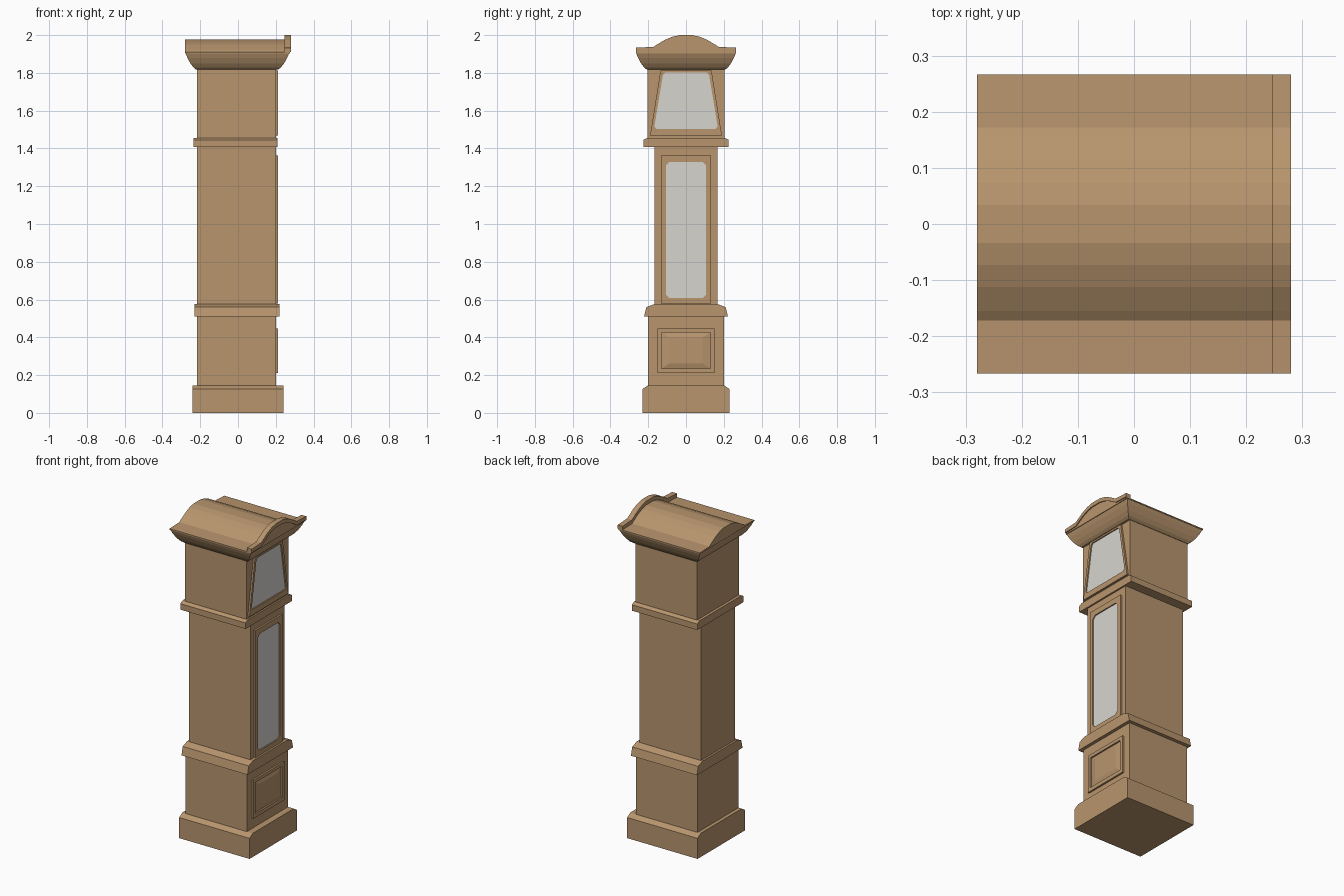
import bpy, bmesh

if "Cube" in bpy.data.objects:
    bpy.data.objects.remove(bpy.data.objects["Cube"])


def material(name, rgb):
    m = bpy.data.materials.new(name)
    m.diffuse_color = (*rgb, 1)
    m.use_nodes = True
    m.node_tree.nodes["Principled BSDF"].inputs["Base Color"].default_value = m.diffuse_color
    return m


WOOD = material("warm_wood", (0.48, 0.30, 0.155))
GLASS = material("pale_glass", (0.68, 0.665, 0.625))


def loft(name, loops, mat=WOOD, closed=False):
    """Join equal-length loops of points; cap the ends unless closed into a ring."""
    bm = bmesh.new()
    rows = [[bm.verts.new(p) for p in loop] for loop in loops]
    n = len(rows[0])
    pairs = list(zip(rows, rows[1:]))
    if closed:
        pairs.append((rows[-1], rows[0]))
    else:
        bm.faces.new(rows[0])
        bm.faces.new(rows[-1])
    for a, b in pairs:
        for i in range(n):
            j = (i + 1) % n
            bm.faces.new((a[i], a[j], b[j], b[i]))
    bmesh.ops.remove_doubles(bm, verts=bm.verts, dist=1e-5)
    bmesh.ops.recalc_face_normals(bm, faces=bm.faces)
    me = bpy.data.meshes.new(name)
    bm.to_mesh(me)
    bm.free()
    me.materials.append(mat)
    ob = bpy.data.objects.new(name, me)
    bpy.context.collection.objects.link(ob)
    return ob


def at(x, pts):
    return [(x, y, z) for y, z in pts]


def prism(name, pts, x0, x1, mat=WOOD):
    return loft(name, [at(x0, pts), at(x1, pts)], mat)


def mirrored(half):
    """Complete a right-half y,z outline listed from bottom to top."""
    return half + [(-y, z) for y, z in reversed(half)]


def opening(wb, wt, z0, z1, c=0.0):
    """Eight-point door outline, half-widths at bottom and top, corner cut c."""
    return mirrored([(wb - c, z0), (wb, z0 + c), (wt, z1 - c), (wt - c, z1)])


def frame(name, outer, inner, x0, x1):
    return loft(name, [at(x0, outer), at(x1, outer), at(x1, inner), at(x0, inner)], closed=True)


# Case bodies
for name, w, z0, z1 in (("lower_case", 0.20, 0.13, 0.53),
                        ("waist_case", 0.166, 0.56, 1.42),
                        ("hood_case", 0.204, 1.44, 1.83)):
    prism(name, mirrored([(w, z0), (w, z1)]), -0.218, 0.20)

# Plinth and mouldings
prism("plinth", mirrored([(0.23, 0), (0.23, 0.127), (0.20, 0.146)]), -0.24, 0.24)
prism("lower_moulding", mirrored([(0.222, 0.51), (0.21, 0.56), (0.167, 0.576)]), -0.23, 0.22)
prism("upper_moulding", mirrored([(0.226, 1.408), (0.226, 1.445), (0.206, 1.456)]), -0.235, 0.21)

# Cornice with rounded sides
steps = [(0.003, 1.817), (0.018, 1.829), (0.034, 1.85), (0.05, 1.88), (0.062, 1.91)]
loft("cornice", [[(-0.218 - t, -0.204 - t, z), (0.208 + t * 1.05, -0.204 - t, z),
                  (0.208 + t * 1.05, 0.204 + t, z), (-0.218 - t, 0.204 + t, z)]
                 for t, z in steps])

# Arched roof and its front trim
arch = [(0.266, 1.91), (0.172, 1.914), (0.155, 1.926), (0.112, 1.951), (0.073, 1.967), (0.034, 1.976)]
crest = [(0.266, 1.933), (0.172, 1.938), (0.155, 1.949), (0.112, 1.975), (0.073, 1.991), (0.034, 2.0)]
prism("arched_roof", mirrored([(0.266, 1.903)] + arch), -0.28, 0.274)
prism("roof_trim", mirrored(crest) + list(reversed(mirrored(arch))), 0.247, 0.28)

# Hood door
hood_glass = opening(0.168, 0.122, 1.503, 1.803, 0.012)
frame("hood_door_frame", opening(0.19, 0.135, 1.468, 1.813), hood_glass, 0.195, 0.211)
prism("hood_glass", hood_glass, 0.196, 0.204, GLASS)

# Waist door
waist_glass = opening(0.107, 0.107, 0.608, 1.327, 0.018)
frame("waist_door_frame", opening(0.132, 0.132, 0.578, 1.362), waist_glass, 0.195, 0.211)
prism("waist_glass", waist_glass, 0.196, 0.204, GLASS)

# Base panel: raised border around a fielded centre
border = opening(0.13, 0.13, 0.234, 0.425)
frame("base_panel_border", opening(0.15, 0.15, 0.21, 0.446), border, 0.195, 0.211)
loft("base_panel_field", [at(0.199, border), at(0.2015, border),
                          at(0.209, opening(0.088, 0.088, 0.262, 0.4))])
